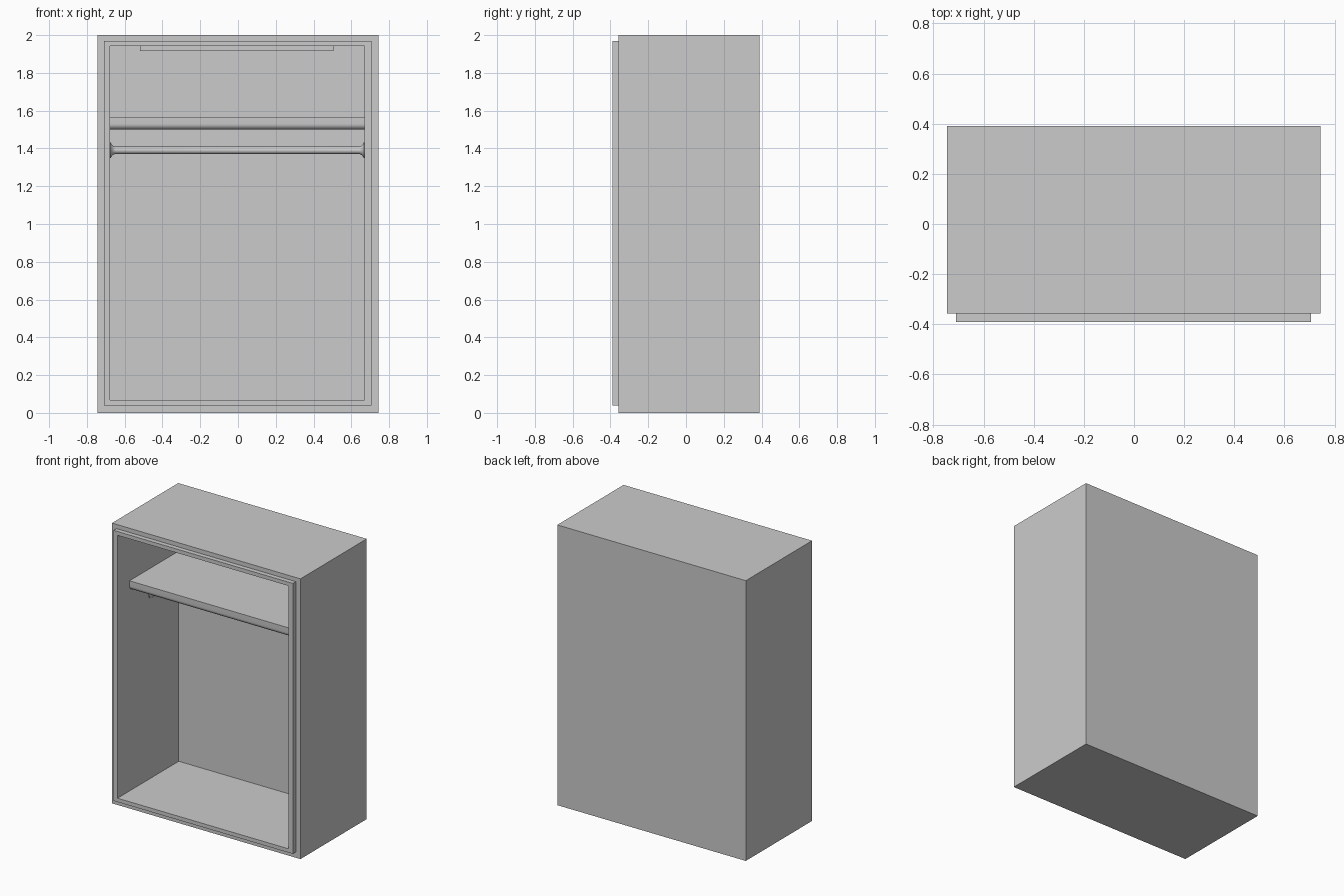
import bpy, bmesh, math

if "Cube" in bpy.data.objects:
    bpy.data.objects.remove(bpy.data.objects["Cube"])


def make_object(name, bm):
    bmesh.ops.recalc_face_normals(bm, faces=bm.faces)
    mesh = bpy.data.meshes.new(name)
    bm.to_mesh(mesh)
    bm.free()
    obj = bpy.data.objects.new(name, mesh)
    bpy.context.collection.objects.link(obj)
    return obj


def loft(name, rings):
    """Closed solid skinned through a list of equal-length vertex rings."""
    bm = bmesh.new()
    loops = [[bm.verts.new(p) for p in ring] for ring in rings]
    for a, b in zip(loops, loops[1:]):
        for i in range(len(a)):
            j = (i + 1) % len(a)
            bm.faces.new((a[i], a[j], b[j], b[i]))
    bm.faces.new(loops[0])
    bm.faces.new(loops[-1])
    return make_object(name, bm)


def rect(x0, x1, z0, z1, y):
    return [(x0, y, z0), (x1, y, z0), (x1, y, z1), (x0, y, z1)]


def smooth(obj):
    bpy.ops.object.select_all(action='DESELECT')
    bpy.context.view_layer.objects.active = obj
    obj.select_set(True)
    bpy.ops.object.shade_smooth_by_angle(angle=math.radians(30))


LEFT, RIGHT = -0.678, 0.67
BOTTOM, TOP = 0.067, 1.943
BACK = 0.30

# Hollow cabinet: outer box, raised front lip, then the deep interior
loft("cabinet_body", [
    rect(-0.745, 0.743, 0.0, 2.0, 0.39),
    rect(-0.745, 0.743, 0.0, 2.0, -0.357),
    rect(-0.71, 0.706, 0.04, 1.97, -0.357),
    rect(-0.71, 0.706, 0.04, 1.97, -0.39),
    rect(LEFT, RIGHT, BOTTOM, TOP, -0.39),
    rect(LEFT, RIGHT, BOTTOM, TOP, BACK),
])

# Shelf with a rounded lower front edge
front, r = -0.255, 0.03
profile = [(BACK, 1.50), (BACK, 1.567), (front, 1.567)]
for i in range(9):
    a = math.radians(180 + 90 * i / 8)
    profile.append((front + r + r * math.cos(a), 1.53 + r * math.sin(a)))
shelf = loft("shelf", [[(x, y, z) for y, z in profile] for x in (LEFT, RIGHT)])
smooth(shelf)

# Hanging rail with flared wall mounts, turned about the x axis
half = [(0.0, 0.042), (0.004, 0.041), (0.012, 0.028), (0.022, 0.021), (0.03, 0.019)]
stations = [(LEFT + d, rad) for d, rad in half]
stations += [(RIGHT - d, rad) for d, rad in reversed(half)]
SIDES = 32
rings = [[(x, rad * math.cos(2 * math.pi * i / SIDES),
           1.39 + rad * math.sin(2 * math.pi * i / SIDES)) for i in range(SIDES)]
         for x, rad in stations]
rail = loft("hanging_rail", rings)
smooth(rail)

# Flat light panel under the cabinet ceiling
loft("ceiling_panel", [rect(-0.52, 0.505, 1.916, TOP, y) for y in (-0.15, 0.12)])
